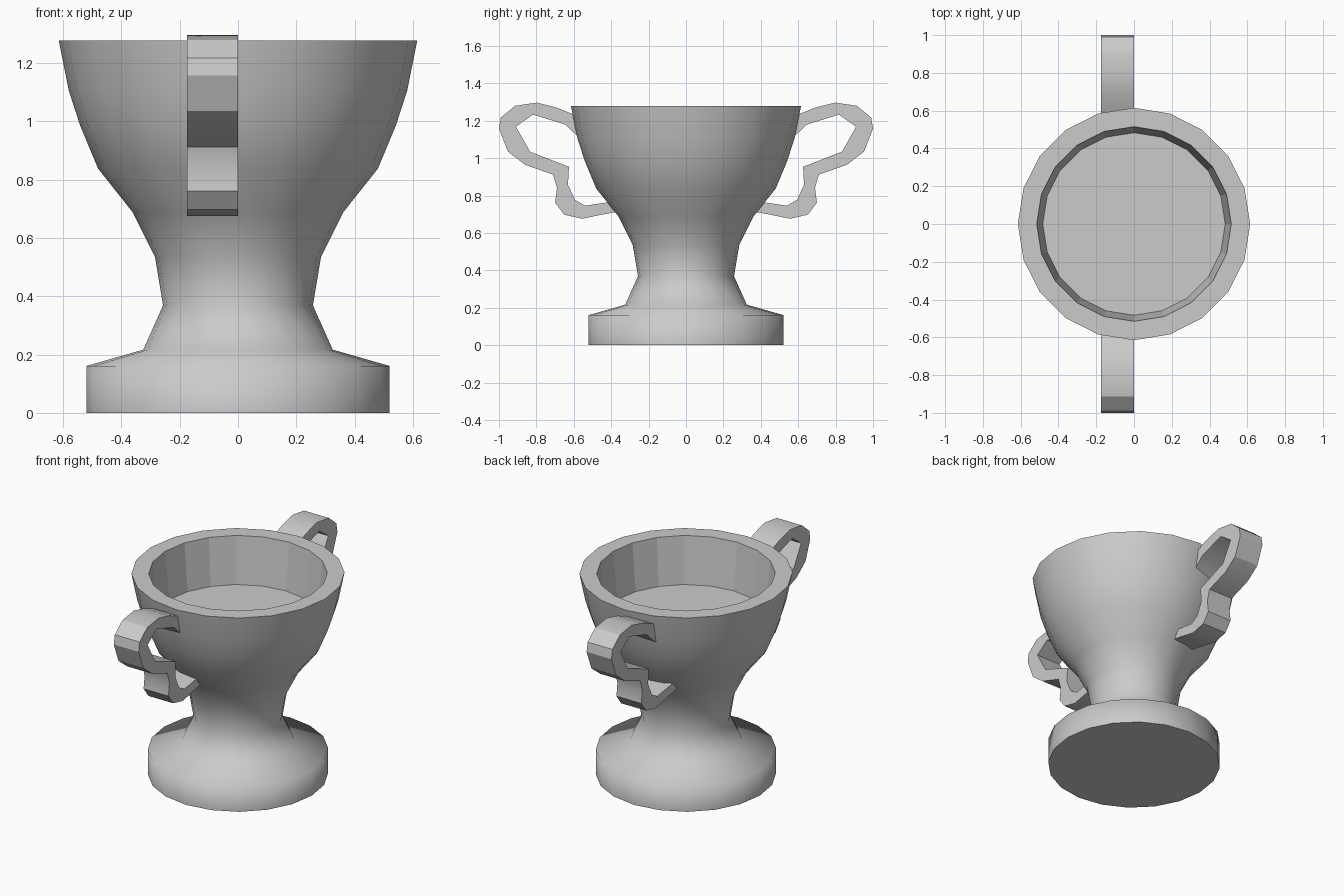
import bpy, bmesh, math

if "Cube" in bpy.data.objects:
    bpy.data.objects.remove(bpy.data.objects["Cube"])

SIDES = 20


def make_object(name, bm):
    bmesh.ops.recalc_face_normals(bm, faces=bm.faces)
    mesh = bpy.data.meshes.new(name)
    bm.to_mesh(mesh)
    bm.free()
    obj = bpy.data.objects.new(name, mesh)
    bpy.context.collection.objects.link(obj)
    return obj


def lathe(name, outer, inner):
    """Spin (radius, z) points; outer faces smooth, rim, inside and caps flat."""
    bm = bmesh.new()
    profile = outer + inner
    rings = [[bm.verts.new((r * math.sin(math.tau * i / SIDES),
                            r * math.cos(math.tau * i / SIDES), z))
              for i in range(SIDES)] for r, z in profile]
    for k, (a, b) in enumerate(zip(rings, rings[1:])):
        for i in range(SIDES):
            j = (i + 1) % SIDES
            face = bm.faces.new((a[i], a[j], b[j], b[i]))
            face.smooth = k < len(outer) - 1
    bm.faces.new(rings[0])
    bm.faces.new(rings[-1])
    for edge in bm.edges:
        edge.smooth = all(f.smooth for f in edge.link_faces)
    return make_object(name, bm)


def handle(name, outer, inner, side):
    """Ribbon between two (y, z) outlines, given thickness along x."""
    x0, x1 = -0.175, 0.0
    bm = bmesh.new()
    outline = outer + inner[::-1]
    left = [bm.verts.new((x0, side * y, z)) for y, z in outline]
    right = [bm.verts.new((x1, side * y, z)) for y, z in outline]
    bm.faces.new(left)
    bm.faces.new(right[::-1])
    n = len(outline)
    for i in range(n):
        j = (i + 1) % n
        bm.faces.new((left[i], left[j], right[j], right[i]))
    caps = [f for f in bm.faces if len(f.verts) > 4]
    for f in bm.faces:
        f.smooth = f not in caps
    bm.normal_update()
    for e in bm.edges:
        e.smooth = e.calc_face_angle(3.0) < math.radians(30)
    bmesh.ops.triangulate(bm, faces=caps)
    return make_object(name, bm)


# Cup: foot, stem and bowl in one turned body with a shallow well
lathe("cup_body",
      [(0.52, 0), (0.52, 0.161), (0.325, 0.217), (0.257, 0.369),
       (0.285, 0.536), (0.361, 0.688), (0.48, 0.838), (0.541, 0.984),
       (0.581, 1.107), (0.615, 1.278)],
      [(0.515, 1.278), (0.483, 0.98)])

# Two scrolled handles, ends sunk into the cup wall
outer_line = [(0.55, 1.21), (0.61, 1.238), (0.69, 1.27), (0.797, 1.297),
              (0.914, 1.28), (0.99, 1.217), (1.0, 1.158), (0.952, 1.035),
              (0.861, 0.965), (0.711, 0.912), (0.69, 0.842), (0.70, 0.762),
              (0.652, 0.698), (0.556, 0.676), (0.449, 0.698), (0.33, 0.72)]
inner_line = [(0.53, 1.08), (0.583, 1.12), (0.647, 1.18), (0.818, 1.233),
              (0.909, 1.168), (0.834, 1.035), (0.626, 0.954), (0.631, 0.858),
              (0.594, 0.778), (0.54, 0.746), (0.396, 0.767), (0.33, 0.775)]
for label, side in (("front", -1), ("back", 1)):
    handle(f"{label}_handle", outer_line, inner_line, side)
